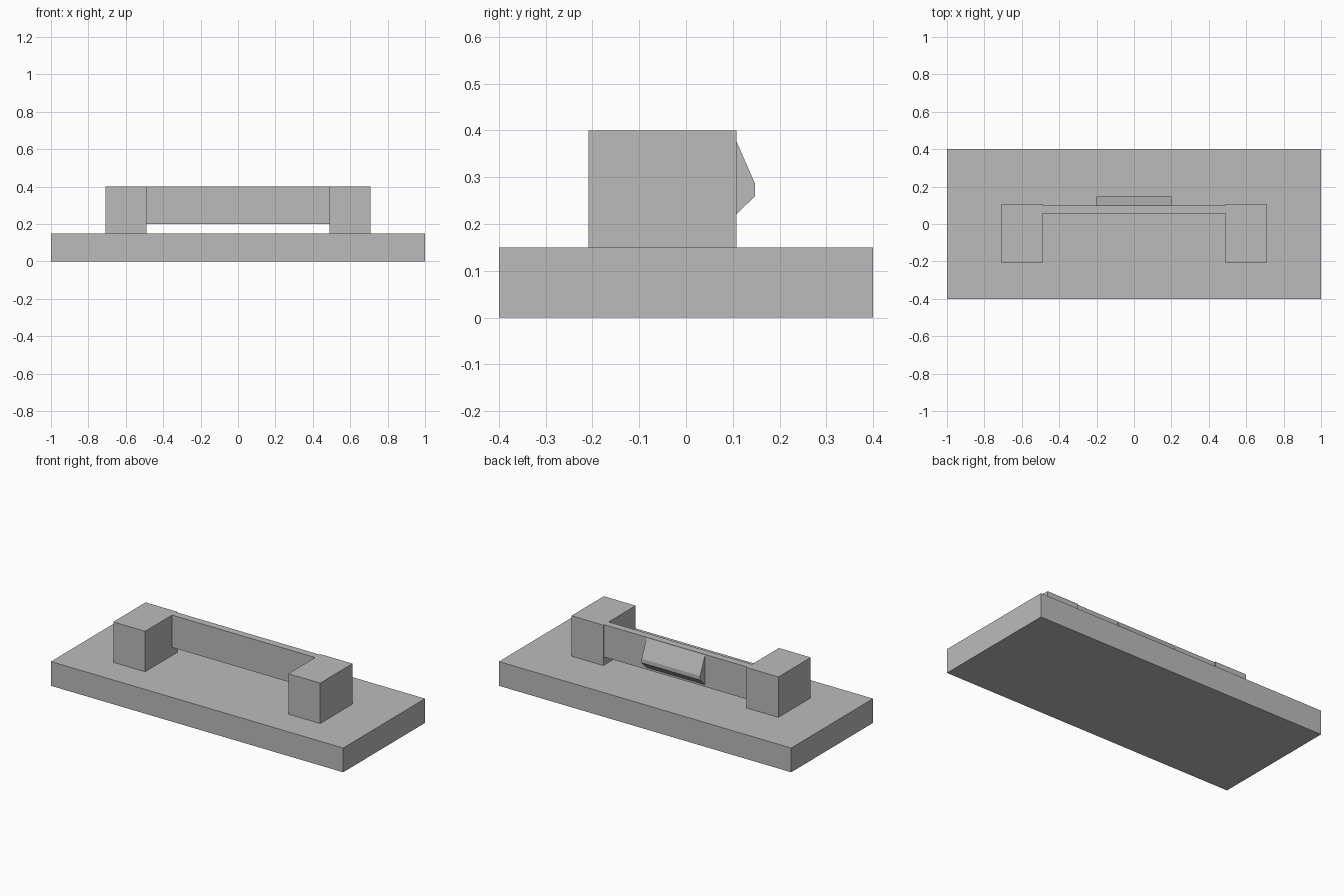
import bpy
import bmesh

default = bpy.data.objects.get("Cube")
if default:
    bpy.data.objects.remove(default, do_unlink=True)

# One plain grey for every part
grey = bpy.data.materials.new("plain grey")
grey.use_nodes = True
COLOUR = (0.5, 0.5, 0.5, 1)
grey.diffuse_color = COLOUR
grey.node_tree.nodes["Principled BSDF"].inputs["Base Color"].default_value = COLOUR


def prism(name, profile, x0, x1):
    """Extrude a closed (y, z) profile along x."""
    bm = bmesh.new()
    face = bm.faces.new([bm.verts.new((x0, y, z)) for y, z in profile])
    side = bmesh.ops.extrude_face_region(bm, geom=[face])
    moved = [v for v in side["geom"] if isinstance(v, bmesh.types.BMVert)]
    bmesh.ops.translate(bm, verts=moved, vec=(x1 - x0, 0, 0))
    bmesh.ops.recalc_face_normals(bm, faces=bm.faces)
    mesh = bpy.data.meshes.new(name)
    bm.to_mesh(mesh)
    bm.free()
    mesh.materials.append(grey)
    obj = bpy.data.objects.new(name, mesh)
    bpy.context.collection.objects.link(obj)
    return obj


def box(name, x, y, z):
    profile = [(y[0], z[0]), (y[1], z[0]), (y[1], z[1]), (y[0], z[1])]
    return prism(name, profile, *x)


BASE_TOP, TOP = 0.15, 0.40
INNER, OUTER = 0.49, 0.708

# Base slab
box("base", (-1, 1), (-0.4, 0.4), (0, BASE_TOP))

# Two end posts
for name, side in (("left_post", 1), ("right_post", -1)):
    box(name, sorted((side * INNER, side * OUTER)), (-0.208, 0.108), (BASE_TOP, TOP))

# Thin rail bridging the posts, clear of the base
box("rail", (-INNER, INNER), (0.055, 0.10), (0.20, TOP))

# Wedge-shaped catch on the back of the rail
prism("catch", [(0.10, 0.213), (0.148, 0.26), (0.148, 0.285), (0.10, 0.395)], -0.2, 0.2)
